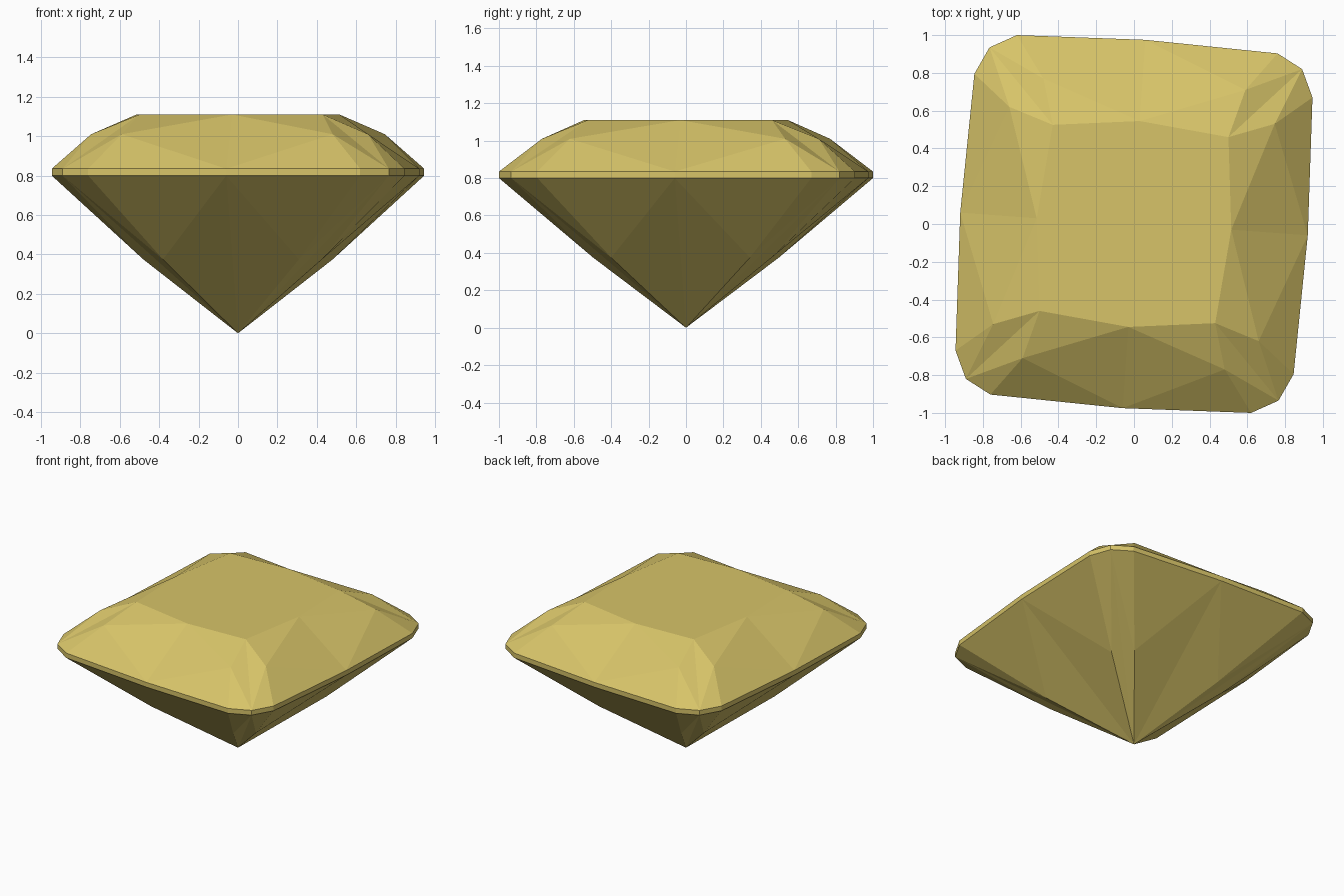
import bpy

if "Cube" in bpy.data.objects:
    bpy.data.objects.remove(bpy.data.objects["Cube"])

# One gold-yellow colour for the whole gem
gold = bpy.data.materials.new("golden_yellow")
gold.diffuse_color = (0.68, 0.55, 0.14, 1)
gold.use_nodes = True
gold.node_tree.nodes["Principled BSDF"].inputs["Base Color"].default_value = gold.diffuse_color


def full_turn(half):
    """Complete an outline by repeating it rotated half a turn."""
    return half + [(-x, -y) for x, y in half]


def at_height(points, z, scale=1.0):
    return [(x * scale, y * scale, z) for x, y in points]


def build(name, rings, faces):
    verts = [p for ring in rings for p in ring]
    mesh = bpy.data.meshes.new(name)
    mesh.from_pydata(verts, [], faces)
    mesh.materials.append(gold)
    obj = bpy.data.objects.new(name, mesh)
    bpy.context.collection.objects.link(obj)
    return obj


# Outlines, counter-clockwise from the right side
girdle = full_turn([(0.92, -0.06), (0.945, 0.67), (0.89, 0.82), (0.76, 0.903),
                    (0.06, 0.975), (-0.62, 1.0), (-0.765, 0.935), (-0.845, 0.795)])
middle = full_turn([(0.745, 0.53), (0.59, 0.71), (-0.48, 0.77), (-0.66, 0.62)])
table = full_turn([(0.515, -0.03), (0.50, 0.46), (0.03, 0.545), (-0.43, 0.525)])

G, M, T = 0, 16, 24      # first vertex of each ring

# Crown: table, star facets, split kites and upper girdle facets
crown_faces = [[T + i for i in range(8)]]
for i in range(8):
    m, before = M + i, M + (i - 1) % 8
    g0, g1, g2 = (G + (2 * i + k) % 16 for k in range(3))
    t0, t1 = T + i, T + (i + 1) % 8
    crown_faces += [(t0, m, t1), (t0, g0, m), (t0, before, g0),
                    (m, g0, g1), (m, g1, g2)]
build("crown", [at_height(girdle, 0.835), at_height(middle, 1.01),
                at_height(table, 1.11)], crown_faces)

# Girdle: thin vertical band
build("girdle_band", [at_height(girdle, 0.80), at_height(girdle, 0.835)],
      [(i, (i + 1) % 16, 16 + (i + 1) % 16, 16 + i) for i in range(16)])

# Pavilion: lower girdle facets and long kites meeting at the point
tip = 24
pavilion_faces = []
for i in range(8):
    m, before = M + i, M + (i - 1) % 8
    g0, g1, g2 = (G + (2 * i + k) % 16 for k in range(3))
    pavilion_faces += [(m, g1, g0), (m, g2, g1), (tip, m, g0), (tip, g0, before)]
build("pavilion", [at_height(girdle, 0.80), at_height(middle, 0.375, 0.645),
                   [(0, 0, 0)]], pavilion_faces)
